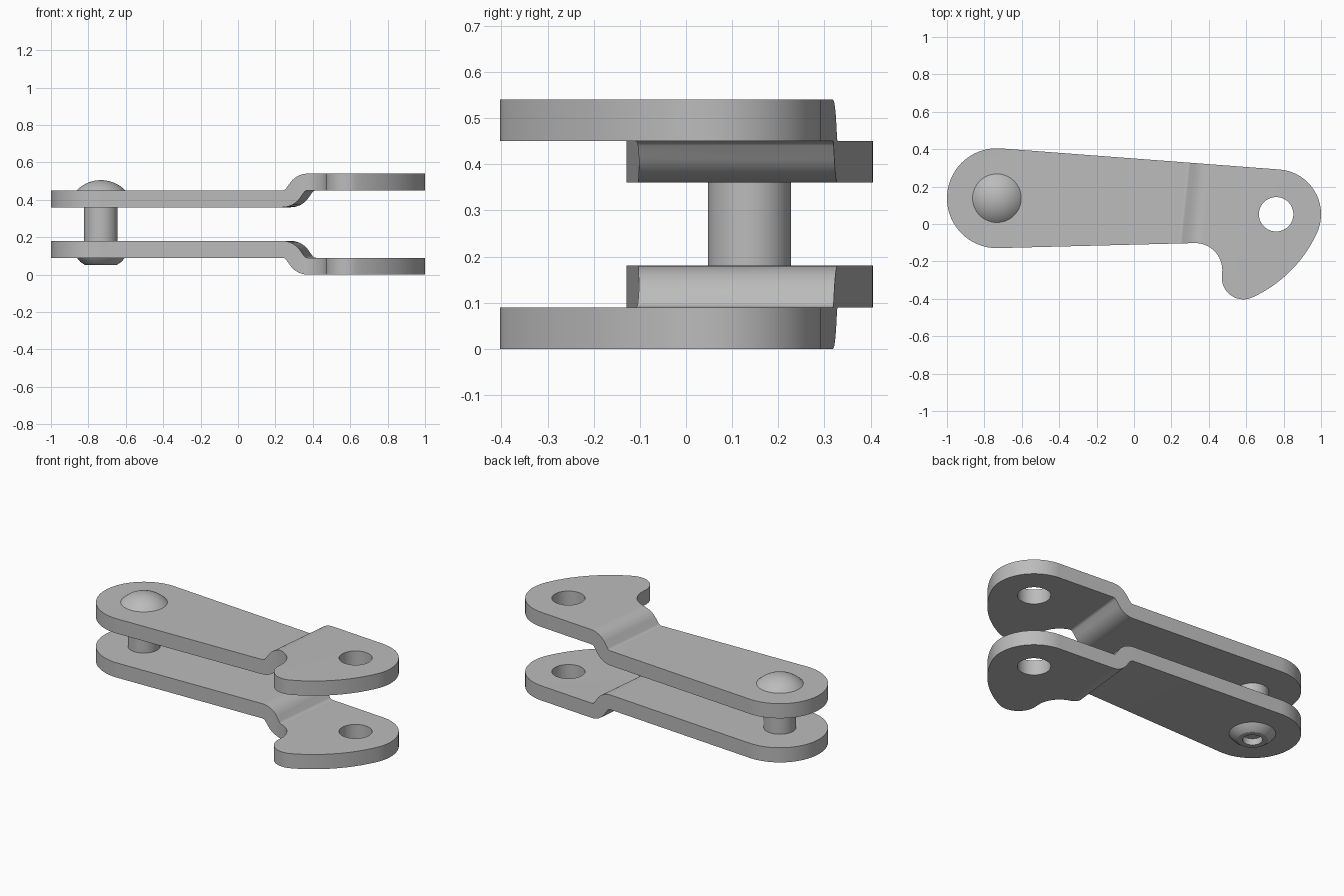
import bpy, bmesh
from math import sin, cos, pi, radians, degrees, atan2
from mathutils import Vector, Matrix

cube = bpy.data.objects.get("Cube")
if cube:
    bpy.data.objects.remove(cube)

steel = bpy.data.materials.new("grey_steel")
steel.use_nodes = True
GREY = (0.5, 0.5, 0.5, 1)
steel.diffuse_color = GREY
steel.node_tree.nodes["Principled BSDF"].inputs["Base Color"].default_value = GREY

HEIGHT, THICK = 0.54, 0.09


def arc(center, r, start, end, steps):
    """Points on an arc, angles in degrees."""
    return [Vector((center[0] + r * cos(radians(a)), center[1] + r * sin(radians(a))))
            for a in (start + (end - start) * i / steps for i in range(steps + 1))]


def make_object(name, bm):
    bmesh.ops.recalc_face_normals(bm, faces=bm.faces)
    mesh = bpy.data.meshes.new(name)
    bm.to_mesh(mesh)
    bm.free()
    mesh.materials.append(steel)
    ob = bpy.data.objects.new(name, mesh)
    bpy.context.collection.objects.link(ob)
    return ob


def prism(name, points, direction):
    """Closed polygon extruded along a direction."""
    bm = bmesh.new()
    face = bm.faces.new([bm.verts.new(p) for p in points])
    new = bmesh.ops.extrude_face_region(bm, geom=[face])["geom"]
    bmesh.ops.translate(bm, vec=direction,
                        verts=[v for v in new if isinstance(v, bmesh.types.BMVert)])
    return make_object(name, bm)


def lathe(name, profile, center, steps=64):
    """Closed radius-height profile spun around a vertical axis."""
    bm = bmesh.new()
    verts = [bm.verts.new((r, 0, z)) for r, z in profile]
    edges = [bm.edges.new(pair) for pair in zip(verts, verts[1:])]
    bmesh.ops.spin(bm, geom=verts + edges, axis=(0, 0, 1), cent=(0, 0, 0),
                   angle=2 * pi, steps=steps, use_merge=True)
    bmesh.ops.remove_doubles(bm, verts=bm.verts, dist=1e-5)
    bmesh.ops.translate(bm, verts=bm.verts, vec=center)
    return make_object(name, bm)


def smooth(ob):
    bpy.ops.object.select_all(action='DESELECT')
    ob.select_set(True)
    bpy.context.view_layer.objects.active = ob
    bpy.ops.object.shade_smooth_by_angle(angle=radians(30))


def cut(ob, tool, operation):
    """Apply a boolean and remove its helper."""
    tool.hide_render = True
    mod = ob.modifiers.new("cut", 'BOOLEAN')
    mod.operation, mod.object, mod.solver = operation, tool, 'EXACT'
    bpy.ops.object.select_all(action='DESELECT')
    bpy.context.view_layer.objects.active = ob
    bpy.ops.object.modifier_apply(modifier=mod.name)
    bpy.data.objects.remove(tool)


# Plate outline: round pin end, round hole end and a hooked toe
PIN, HOLE, TOE = Vector((-0.733, 0.138)), Vector((0.76, 0.052)), Vector((0.585, -0.288))
R_PIN, R_HOLE, R_TOE, R_BELLY = 0.267, 0.24, 0.115, 0.7


def belly_center():
    """Centre of the large arc touching both the hole end and the toe."""
    axis = HOLE - TOE
    d = axis.length
    a, b = R_BELLY - R_TOE, R_BELLY - R_HOLE
    along = (a * a - b * b + d * d) / (2 * d)
    side = (a * a - along * along) ** 0.5
    axis.normalize()
    return TOE + axis * along + Vector((-axis.y, axis.x)) * side


belly = belly_center()
hole_dir, toe_dir = HOLE - belly, TOE - belly
a_hole = degrees(atan2(hole_dir.y, hole_dir.x))
a_toe = degrees(atan2(toe_dir.y, toe_dir.x))
outline = (arc(PIN, R_PIN, 85.4, 271.6, 48)
           + arc((0.327, -0.247), 0.145, 91.6, 0, 20)
           + arc(TOE, R_TOE, 180, 360 + a_toe, 24)
           + arc(belly, R_BELLY, a_toe, a_hole, 16)[1:-1]
           + arc(HOLE, R_HOLE, a_hole, 85.4, 32))


def bend_profile(flip):
    """Cross-section of the joggled strip, as (x, z) pairs."""
    inner, outer, tilt = 0.025, 0.025 + THICK, 55
    mid = inner + THICK / 2
    run = (THICK - 2 * mid * (1 - cos(radians(tilt)))) / sin(radians(tilt))
    half = mid * sin(radians(tilt)) + run * cos(radians(tilt)) / 2
    z_in = HEIGHT - THICK
    low, high = (-half, z_in + inner), (half, z_in - inner)
    top = arc(low, inner, -90, -90 + tilt, 7) + arc(high, outer, 90 + tilt, 90, 10)
    under = arc(high, inner, 90, 90 + tilt, 7) + arc(low, outer, -90 + tilt, -90, 10)
    points = ([Vector((-2, z_in))] + top + [Vector((2, HEIGHT)), Vector((2, z_in))]
              + under + [Vector((-2, z_in - THICK))])
    return [(x, HEIGHT - z if flip else z) for x, z in points]


# Two mirrored side plates, stepped outwards towards the hole end
for name, flip in (("upper_plate", False), ("lower_plate", True)):
    plate = prism(name, [(p.x, p.y, -0.2) for p in outline], (0, 0, 1))
    strip = prism("strip_helper", [(x, -1, z) for x, z in bend_profile(flip)], (0, 2, 0))
    strip.data.transform(Matrix.Translation((0.316, 0, 0)) @ Matrix.Rotation(radians(-6), 4, 'Z'))
    cut(plate, strip, 'INTERSECT')
    drill = prism("drill_helper", [(p.x, p.y, -0.3) for p in arc(HOLE, 0.092, 0, 354, 59)],
                  (0, 0, 1.2))
    cut(plate, drill, 'DIFFERENCE')
    smooth(plate)

# Rivet pin with a domed head and a hollow flared foot
axis = (PIN.x, PIN.y, 0)
smooth(lathe("rivet_pin", [(0, 0.16), (0.055, 0.16), (0.055, 0.051), (0.085, 0.051),
                           (0.11, 0.068), (0.13, 0.092), (0.09, 0.092), (0.09, 0.46),
                           (0, 0.46)], axis))
R_DOME = 0.181
dome = [(p.x, p.y) for p in arc((0, 0.505 - R_DOME), R_DOME, 44, 90, 12)]
dome[-1] = (0, 0.505)
smooth(lathe("rivet_head", [(0, 0.445), (0.13, 0.445)] + dome, axis))
